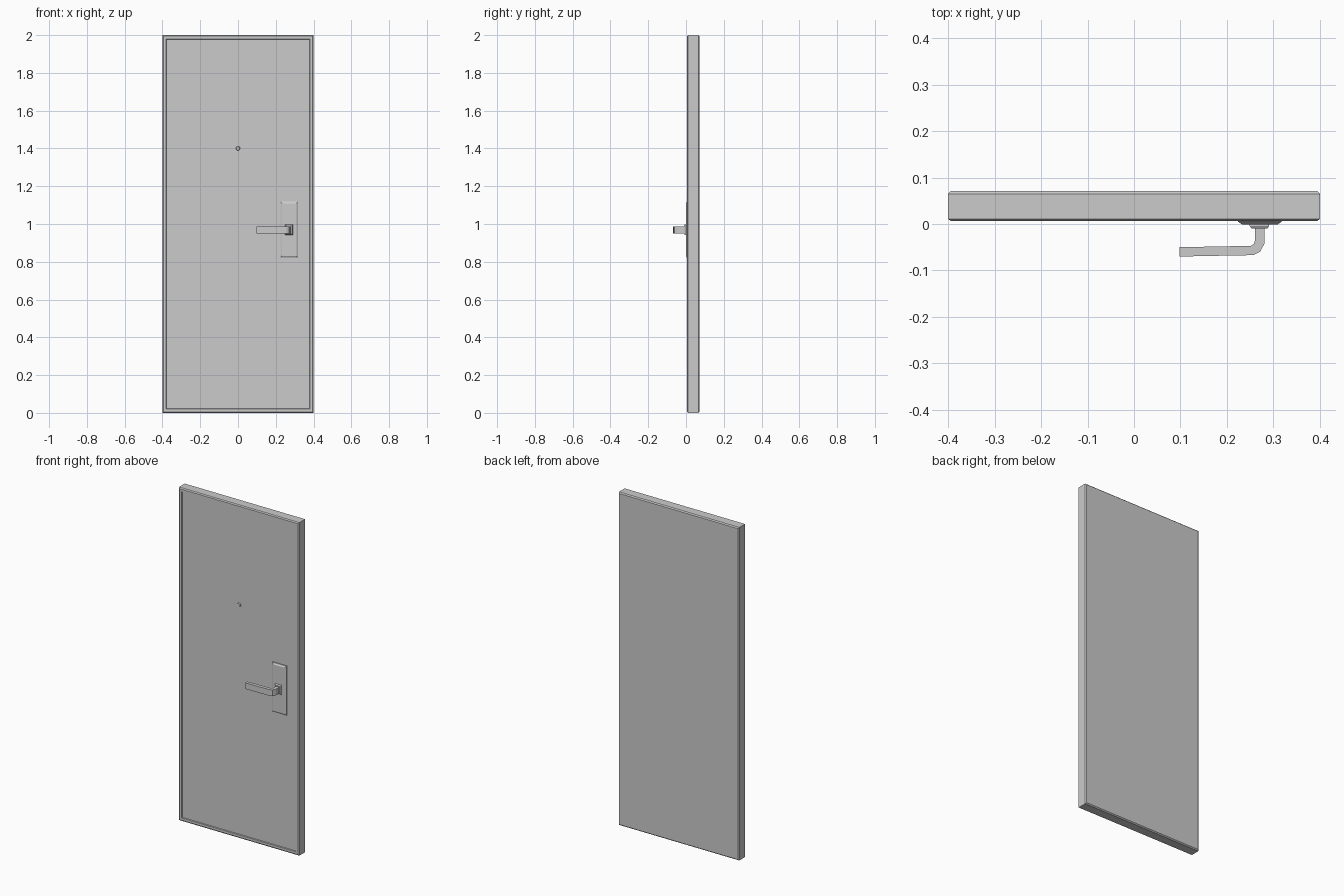
import bpy, bmesh, math

if "Cube" in bpy.data.objects:
    bpy.data.objects.remove(bpy.data.objects["Cube"])


def finish(bm, name):
    bmesh.ops.recalc_face_normals(bm, faces=bm.faces)
    mesh = bpy.data.meshes.new(name)
    bm.to_mesh(mesh)
    bm.free()
    obj = bpy.data.objects.new(name, mesh)
    bpy.context.collection.objects.link(obj)
    return obj


def loft(name, cx, cz, half_w, half_h, rings):
    """Stack rectangles along y; each ring is (y, inset), capped at both ends."""
    bm = bmesh.new()
    loops = []
    for y, inset in rings:
        w, h = half_w - inset, half_h - inset
        loops.append([bm.verts.new((cx + sx * w, y, cz + sz * h))
                      for sx, sz in ((-1, -1), (1, -1), (1, 1), (-1, 1))])
    for a, b in zip(loops, loops[1:]):
        for i in range(4):
            j = (i + 1) % 4
            bm.faces.new((a[i], a[j], b[j], b[i]))
    bm.faces.new(loops[0])
    bm.faces.new(loops[-1])
    return finish(bm, name)


# Door leaf: chamfered slab with a recessed front panel
loft("door_leaf", 0, 1.0, 0.4, 1.0,
     [(0.071, 0.006), (0.065, 0), (0.011, 0), (0.006, 0.006),
      (0.006, 0.02), (0.011, 0.022)])

# Lock plate and the square boss behind the lever
loft("lock_plate", 0.271, 0.97, 0.047, 0.148,
     [(0.013, 0), (0.005, 0), (-0.001, 0.009)])
loft("handle_boss", 0.27, 0.97, 0.021, 0.028,
     [(0.002, 0), (-0.004, 0), (-0.010, 0.004)])

# Lever: bent bar, pairs of (inner, outer) points seen from above
path = [((0.260, -0.005), (0.281, -0.005)),
        ((0.260, -0.036), (0.281, -0.042)),
        ((0.258, -0.043), (0.271, -0.060)),
        ((0.252, -0.047), (0.256, -0.067)),
        ((0.200, -0.048), (0.200, -0.068)),
        ((0.098, -0.050), (0.098, -0.070))]
bm = bmesh.new()
sections = [[bm.verts.new((p[0], p[1], z)) for p, z in
             ((a, 0.951), (b, 0.951), (b, 0.988), (a, 0.988))]
            for a, b in path]
for s, t in zip(sections, sections[1:]):
    for i in range(4):
        j = (i + 1) % 4
        bm.faces.new((s[i], s[j], t[j], t[i]))
bm.faces.new(sections[0])
bm.faces.new(sections[-1])
finish(bm, "lever_handle")

# Peephole: shallow round disc on the panel
bm = bmesh.new()
bmesh.ops.create_cone(bm, cap_ends=True, segments=16, radius1=0.012,
                      radius2=0.009, depth=0.006)
for v in bm.verts:
    x, y, z = v.co
    v.co = (x, 0.009 - z, 1.4 + y)
finish(bm, "peephole")
